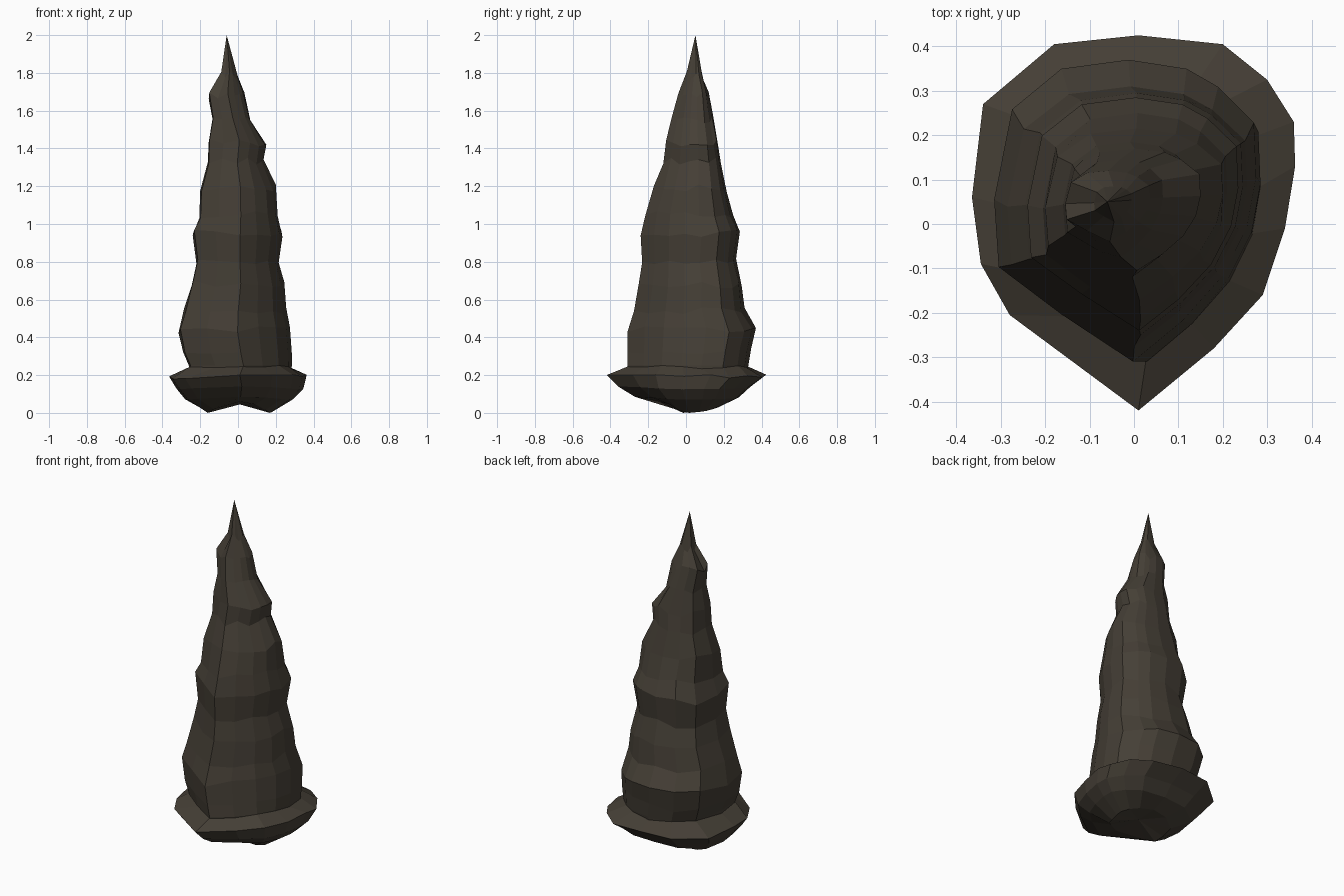
import bpy, bmesh, random

if "Cube" in bpy.data.objects:
    bpy.data.objects.remove(bpy.data.objects["Cube"])

random.seed(4)

stone = bpy.data.materials.new("dark_stone")
stone.diffuse_color = (0.06, 0.05, 0.037, 1)
stone.use_nodes = True
stone.node_tree.nodes["Principled BSDF"].inputs["Base Color"].default_value = stone.diffuse_color

# Teardrop cross-sections, counter-clockwise from the front ridge
RIM = [(.01, -.42), (.18, -.28), (.29, -.16), (.34, -.01), (.363, .13), (.36, .23), (.30, .325),
       (.20, .405), (.01, .425), (-.18, .405), (-.34, .27), (-.365, .06), (-.345, -.09), (-.28, -.205)]
SPIKE = [(.01, -.31), (.12, -.22), (.21, -.12), (.265, -.01), (.285, .1), (.28, .22), (.20, .30),
         (.13, .34), (.0, .36), (-.15, .34), (-.26, .25), (-.30, .05), (-.29, -.10), (-.15, -.205)]


def fit(section, xl, xr, yf, yb):
    """Stretch a section to the given left, right, front and back limits."""
    xs, ys = zip(*section)
    sx = (xr - xl) / (max(xs) - min(xs))
    sy = (yb - yf) / (max(ys) - min(ys))
    return [(xl + (x - min(xs)) * sx, yf + (y - min(ys)) * sy) for x, y in section]


def loft(name, rings, bottom=None, top=None):
    """Skin a stack of rings with flat faces, closing each end at a point."""
    bm = bmesh.new()
    loops = [[bm.verts.new(p) for p in ring] for ring in rings]
    n = len(rings[0])
    for a, b in zip(loops, loops[1:]):
        for i in range(n):
            j = (i + 1) % n
            bm.faces.new((a[i], a[j], b[j], b[i]))
    for loop, point in ((loops[0], bottom), (loops[-1], top)):
        if point:
            end = bm.verts.new(point)
            for i in range(n):
                bm.faces.new((loop[i], loop[(i + 1) % n], end))
    bmesh.ops.recalc_face_normals(bm, faces=bm.faces)
    mesh = bpy.data.meshes.new(name)
    bm.to_mesh(mesh)
    bm.free()
    mesh.materials.append(stone)
    obj = bpy.data.objects.new(name, mesh)
    bpy.context.collection.objects.link(obj)


# Spike: height, left, right, front, back
LEVELS = [(.25, -.26, .285, -.31, .33), (.33, -.29, .285, -.31, .345), (.44, -.315, .275, -.31, .37),
          (.54, -.285, .255, -.275, .31), (.68, -.245, .245, -.25, .295), (.80, -.22, .215, -.232, .265),
          (.95, -.24, .235, -.24, .285), (1.05, -.205, .21, -.215, .25), (1.19, -.20, .20, -.17, .215),
          (1.33, -.16, .135, -.12, .185), (1.43, -.155, .15, -.105, .17), (1.55, -.135, .065, -.075, .145),
          (1.68, -.155, .035, -.04, .12), (1.79, -.09, -.005, .005, .085)]
spike = [[(x, y, .20) for x, y in fit(SPIKE, -.26, .28, -.30, .32)]]
for z, *box in LEVELS:
    wave = [random.uniform(-.02, .02) if z > .3 else 0 for _ in SPIKE]
    spike.append([(x, y, z + w) for (x, y), w in zip(fit(SPIKE, *box), wave)])
loft("spike", spike, bottom=(0, 0, .15), top=(-.06, .05, 2))

# Base: flared rim over an uneven rounded underside
FOOT_Z = [.06, .045, .015, 0, .005, .01, .02, .03, .05, .04, .02, .01, 0, .02]
base = [[(x, y, z) for (x, y), z in zip(fit(RIM, -.17, .18, -.14, .18), FOOT_Z)]]
for lift, box in ((.07, (-.28, .29, -.27, .28)), (.125, (-.325, .345, -.36, .34))):
    base.append([(x, y, lift + .25 * z) for (x, y), z in zip(fit(RIM, *box), FOOT_Z)])
base.append([(x, y, .195 + random.uniform(-.015, .01)) for x, y in RIM])
base.append([(x, y, .245 + random.uniform(-.015, .01)) for x, y in fit(SPIKE, -.265, .285, -.31, .335)])
loft("base", base, bottom=(.01, .05, .045), top=(0, 0, .25))
